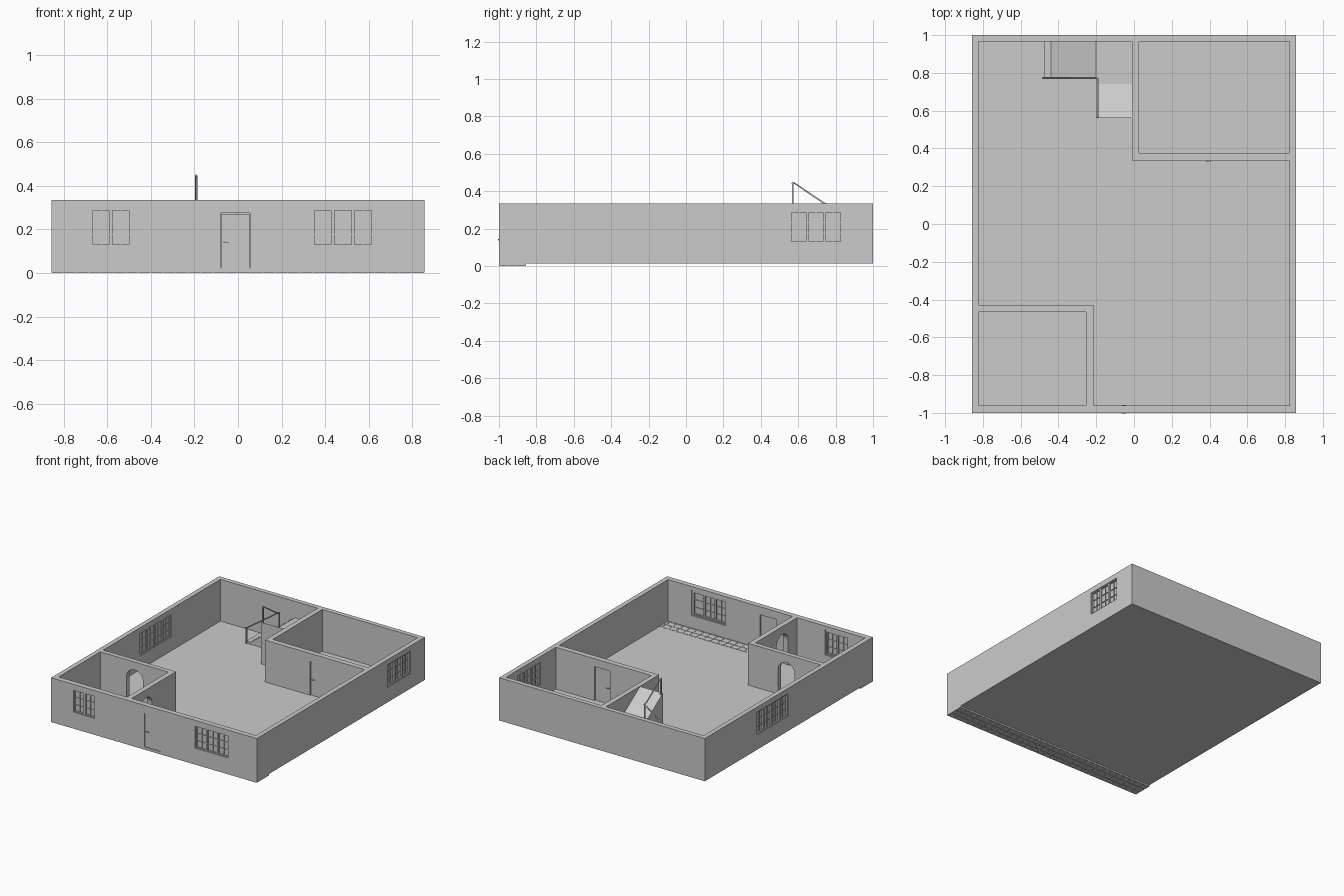
import bpy, bmesh, math

if "Cube" in bpy.data.objects:
    bpy.data.objects.remove(bpy.data.objects["Cube"])

grey = bpy.data.materials.new("plain grey")
grey.diffuse_color = (0.6, 0.6, 0.6, 1)
grey.use_nodes = True
grey.node_tree.nodes["Principled BSDF"].inputs["Base Color"].default_value = grey.diffuse_color


def finish(name, bm):
    bmesh.ops.recalc_face_normals(bm, faces=bm.faces)
    me = bpy.data.meshes.new(name)
    bm.to_mesh(me)
    bm.free()
    me.materials.append(grey)
    ob = bpy.data.objects.new(name, me)
    bpy.context.collection.objects.link(ob)
    return ob


def prism(name, pts, vec):
    """Extrude a closed 3D outline along a vector."""
    bm = bmesh.new()
    f = bm.faces.new([bm.verts.new(p) for p in pts])
    r = bmesh.ops.extrude_face_region(bm, geom=[f])
    bmesh.ops.translate(bm, vec=vec, verts=[v for v in r["geom"] if isinstance(v, bmesh.types.BMVert)])
    return finish(name, bm)


def boxes(name, spans):
    """One object from (x0,x1,y0,y1,z0,z1) boxes."""
    bm = bmesh.new()
    for x0, x1, y0, y1, z0, z1 in spans:
        vs = bmesh.ops.create_cube(bm, size=1)["verts"]
        for v in vs:
            v.co = (x1 if v.co.x > 0 else x0, y1 if v.co.y > 0 else y0, z1 if v.co.z > 0 else z0)
    return finish(name, bm)


def rod(name, pts, r):
    """Handrail or lever swept along points."""
    cu = bpy.data.curves.new(name, 'CURVE')
    cu.dimensions = '3D'
    cu.bevel_depth, cu.bevel_resolution, cu.use_fill_caps = r, 1, True
    sp = cu.splines.new('POLY')
    sp.points.add(len(pts) - 1)
    for p, c in zip(sp.points, pts):
        p.co = (*c, 1)
    cu.materials.append(grey)
    bpy.context.collection.objects.link(bpy.data.objects.new(name, cu))


# Wall planes: map (along, depth, z) spans to world boxes
def on_front(u0, u1, d0, d1, z0, z1):
    return (u0, u1, -1 + d0, -1 + d1, z0, z1)


def on_right(u0, u1, d0, d1, z0, z1):
    return (0.857 - d1, 0.857 - d0, u0, u1, z0, z1)


def on_left(u0, u1, d0, d1, z0, z1):
    return (-0.857 + d0, -0.857 + d1, u0, u1, z0, z1)


def on_room(u0, u1, d0, d1, z0, z1):
    return (u0, u1, 0.335 + d0, 0.335 + d1, z0, z1)


H, F = 0.335, 0.02
WINDOWS = [("front_left_window", on_front, -0.68, -0.485, 2),
           ("front_right_window", on_front, 0.335, 0.627, 3),
           ("right_window", on_right, 0.55, 0.84, 3),
           ("left_window", on_left, 0.0, 0.385, 4)]
DOORS = [("front_door", on_front, -0.08, 0.055), ("room_door", on_room, 0.367, 0.5)]
WZ0, WZ1, DZ = 0.117, 0.31, 0.275

# Walls: solid block with rooms and openings cut away
walls = boxes("walls", [(-0.857, 0.857, -1, 1, 0.013, H)])
main = [(-.215, -.96), (.822, -.96), (.822, .335), (-.01, .335),
        (-.01, .965), (-.822, .965), (-.822, -.43), (-.215, -.43)]
cutters = [prism("main_cutter", [(x, y, F) for x, y in main], (0, 0, 1)),
           boxes("room_cutter", [(.027, .822, .375, .965, F, 1), (-.822, -.253, -.96, -.465, F, 1)])]
cutters.append(boxes("opening_cutter",
                     [m(a, b, -.01, .05, WZ0, WZ1) for _, m, a, b, _ in WINDOWS] +
                     [m(a, b, -.01, .05, F, DZ) for _, m, a, b in DOORS]))


def arch(centre):
    r = 0.069
    top = [(centre + r * math.cos(t * math.pi / 12), DZ - r + r * math.sin(t * math.pi / 12)) for t in range(13)]
    return [(centre + r, F)] + top + [(centre - r, F)]


cutters.append(prism("arch_cutter_back", [(u, -.48, z) for u, z in arch(-.535)], (0, .07, 0)))
cutters.append(prism("arch_cutter_side", [(-.27, u, z) for u, z in arch(-.785)], (.07, 0, 0)))
for c in cutters:
    c.hide_render = True
    mod = walls.modifiers.new(c.name, 'BOOLEAN')
    mod.operation, mod.solver, mod.object = 'DIFFERENCE', 'EXACT', c
dg = bpy.context.evaluated_depsgraph_get()
walls.data = bpy.data.meshes.new_from_object(walls.evaluated_get(dg))
walls.modifiers.clear()
for c in cutters:
    bpy.data.objects.remove(c)

# Windows: frame, sashes with glazing bars, glass
for name, m, a, b, n in WINDOWS:
    t, s = 0.008, 0.007
    parts = [m(a, b, 0, .035, WZ0, WZ0 + t), m(a, b, 0, .035, WZ1 - 2 * t, WZ1),
             m(a, a + t, 0, .035, WZ0, WZ1), m(b - t, b, 0, .035, WZ0, WZ1),
             m(a, b, .018, .021, WZ0, WZ1)]
    lo, hi = WZ0 + t, WZ1 - 2 * t
    w = (b - a - 2 * t) / n
    for i in range(n):
        u0, u1 = a + t + i * w, a + t + (i + 1) * w
        mid = (u0 + u1) / 2
        parts += [m(u0, u0 + s, .006, .03, lo, hi), m(u1 - s, u1, .006, .03, lo, hi),
                  m(u0, u1, .006, .03, lo, lo + s), m(u0, u1, .006, .03, hi - s, hi),
                  m(mid - .002, mid + .002, .012, .026, lo, hi)]
        parts += [m(u0, u1, .012, .026, z - .002, z + .002) for z in (lo + .052, lo + .108)]
    boxes(name, parts)

# Doors with a lever handle on each side
for name, m, a, b in DOORS:
    boxes(name, [m(a + .003, b - .003, .006, .032, F, DZ - .003)])
    boxes(name + "_handle", [m(a + .014, a + .019, -.004, .042, .138, .144),
                             m(a + .014, a + .038, -.004, 0, .139, .143),
                             m(a + .014, a + .038, .038, .042, .139, .143)])

# Paving strip below and behind the front wall
bricks = [(-.857, .857, -1, -.855, 0.002, .019)]
for r in range(3):
    for i in range(30):
        x = -.857 + i * 1.714 / 30
        y = -1 + r * .0483
        bricks.append((x + .003, x + .054, y + .002, y + .046, 0, .022))
boxes("paving_strip", bricks)

# Stairs: lower flight, landing, upper flight
LZ = 0.212
prism("lower_flight", [(-.475, .775, F), (-.2, .775, F), (-.2, .775, LZ), (-.44, .775, .035), (-.475, .775, .035)],
      (0, .19, 0))
boxes("landing", [(-.2, -.01, .74, .965, F, LZ)])
prism("upper_flight", [(-.2, .56, F), (-.2, .74, F), (-.2, .74, LZ), (-.2, .56, H - .002)], (.19, 0, 0))

# Handrails and posts
rod("lower_handrail", [(-.485, .772, .135), (-.465, .772, .14), (-.2, .772, .325)], .005)
rod("upper_handrail", [(-.192, .772, .325), (-.192, .74, .335), (-.192, .575, .447), (-.192, .565, .44)], .005)
for i, (x, y, z0, z1) in enumerate([(-.47, .772, F, .14), (-.196, .772, LZ, .326), (-.192, .572, H - .02, .447)]):
    boxes("stair_post_%d" % (i + 1), [(x - .004, x + .004, y - .004, y + .004, z0, z1)])
